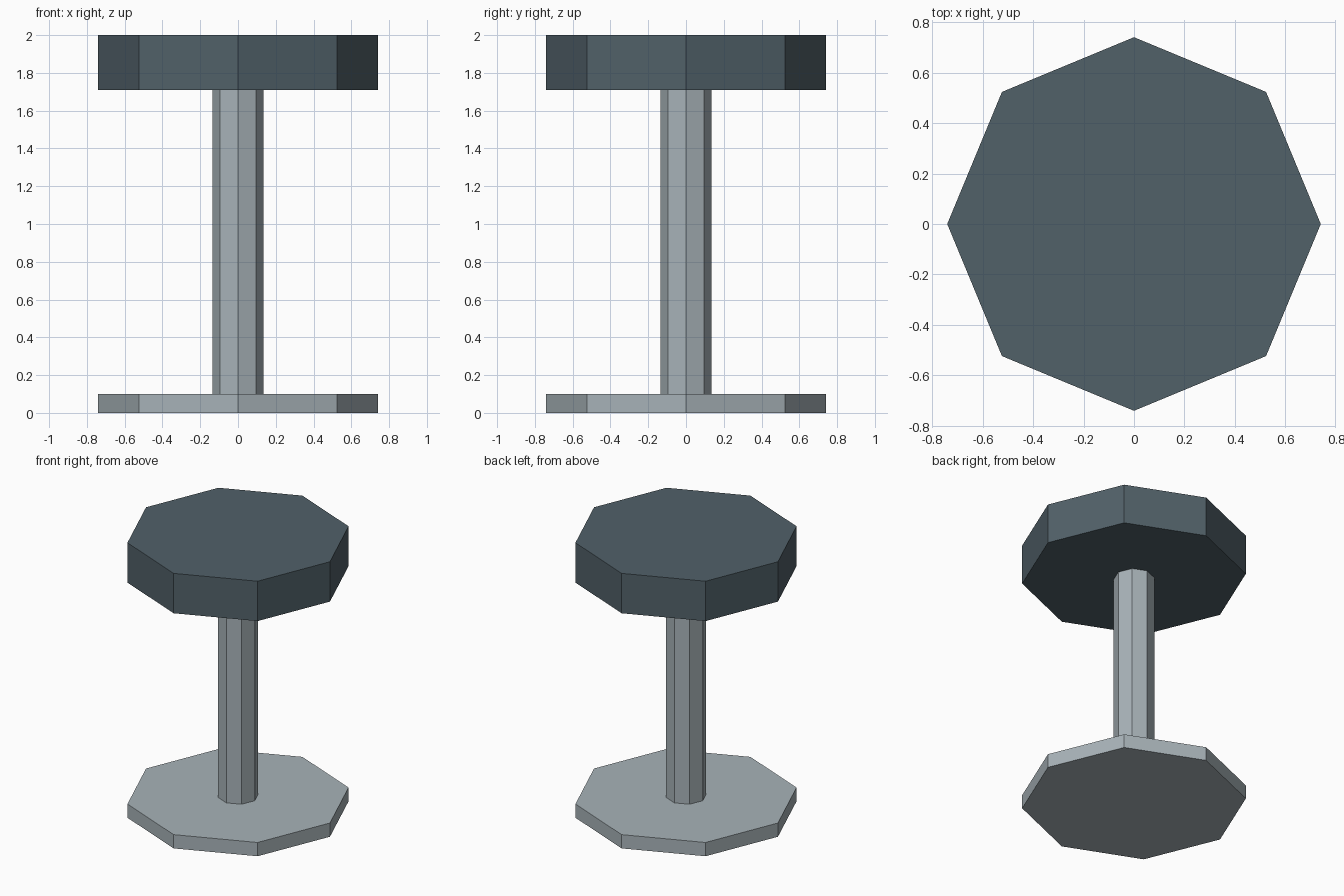
import bpy

cube = bpy.data.objects.get("Cube")
if cube:
    bpy.data.objects.remove(cube, do_unlink=True)


def make_material(name, rgb):
    mat = bpy.data.materials.new(name)
    mat.use_nodes = True
    color = (*rgb, 1.0)
    mat.diffuse_color = color
    mat.node_tree.nodes["Principled BSDF"].inputs["Base Color"].default_value = color
    return mat


def octagon_prism(name, radius, bottom, top, mat):
    """Flat-faced eight-sided prism with corners on the x and y axes."""
    bpy.ops.mesh.primitive_cylinder_add(
        vertices=8, radius=radius, depth=top - bottom,
        location=(0, 0, (bottom + top) / 2))
    obj = bpy.context.object
    obj.name = name
    obj.data.name = name
    obj.data.materials.append(mat)
    return obj


metal = make_material("light grey metal", (0.39, 0.45, 0.48))
cushion = make_material("dark slate cushion", (0.083, 0.119, 0.141))

# Floor plate, post and padded seat
BASE_TOP, SEAT_BOTTOM = 0.10, 1.71
octagon_prism("base_plate", 0.74, 0.0, BASE_TOP, metal)
octagon_prism("post", 0.135, BASE_TOP, SEAT_BOTTOM, metal)
octagon_prism("seat", 0.74, SEAT_BOTTOM, 2.0, cushion)
